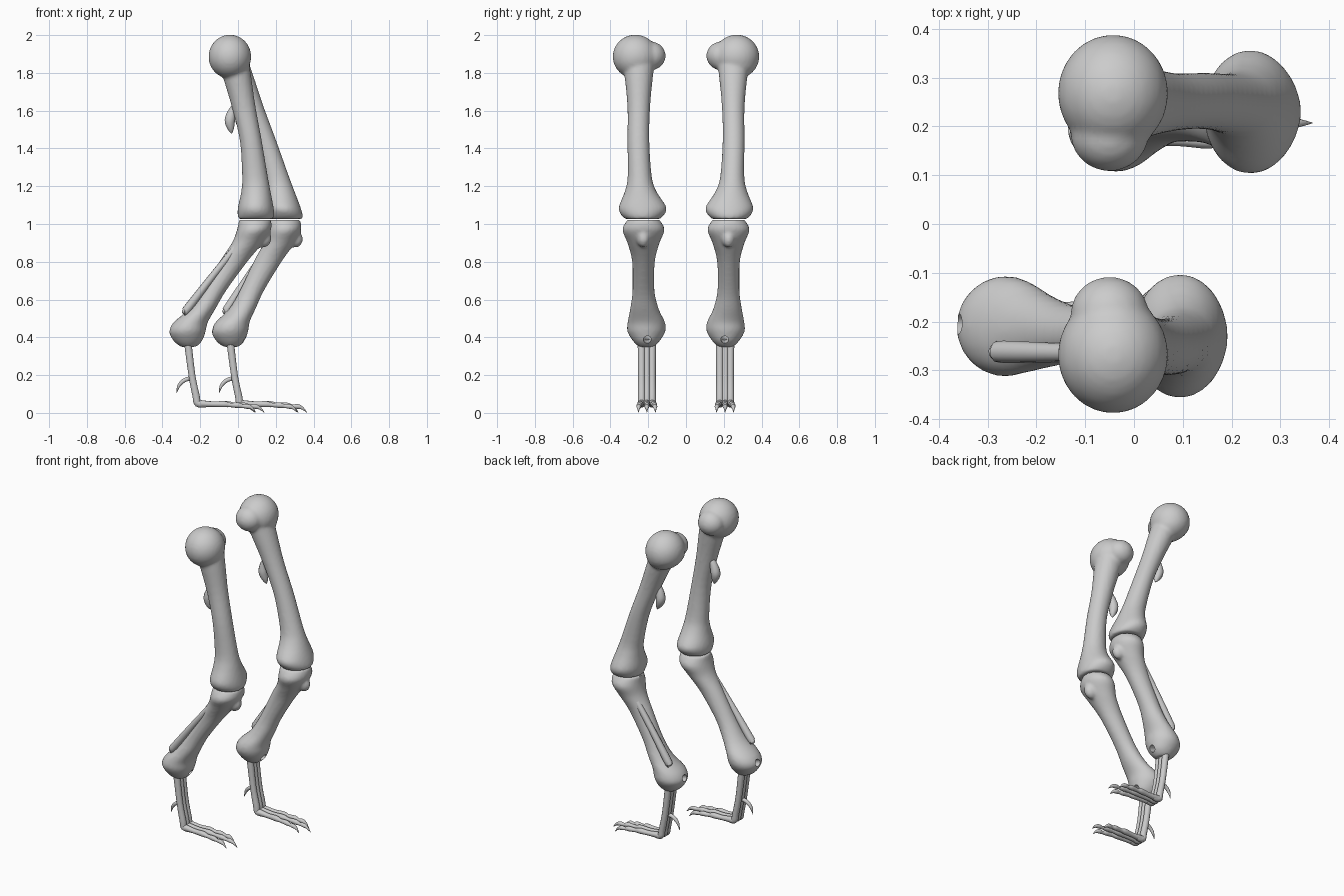
import bpy, bmesh, math
from mathutils import Vector, Matrix

cube = bpy.data.objects.get("Cube")
if cube:
    bpy.data.objects.remove(cube, do_unlink=True)

grey = bpy.data.materials.new("bone_grey")
grey.use_nodes = True
COLOUR = (0.6, 0.6, 0.6, 1)
grey.diffuse_color = COLOUR
grey.node_tree.nodes["Principled BSDF"].inputs["Base Color"].default_value = COLOUR

# Cross-sections: height, centre x, half width x, centre y, half width y
FEMUR = [(1.90, -.03, .08, .25, .09), (1.78, -.005, .075, .25, .075),
         (1.62, .03, .063, .25, .06), (1.44, .068, .058, .252, .058),
         (1.25, .09, .068, .245, .064), (1.17, .095, .078, .24, .085),
         (1.09, .094, .094, .23, .126), (1.05, .095, .097, .23, .115),
         (1.026, .095, .092, .23, .09)]
TIBIA = [(1.022, .09, .085, .225, .085), (.97, .085, .09, .225, .112),
         (.9, .05, .082, .225, .085), (.8, -.025, .074, .225, .06),
         (.65, -.125, .064, .225, .058), (.55, -.19, .07, .22, .076),
         (.48, -.25, .09, .21, .099), (.43, -.268, .096, .21, .1),
         (.38, -.265, .075, .21, .07), (.35, -.262, .04, .21, .04)]


def place(co, far):
    """Mirror a point to its side; the far leg strides further forward."""
    x, y, z = co
    if not far:
        return Vector((x, -y, z))
    if z > 1.05:
        step = .15 * min(1, max(0, (1.85 - z) / .8))
    else:
        step = .15 + .075 * min(1, (1.05 - z) / .6)
    return Vector((x + step, y, z))


def smooth_path(rows, steps=4):
    """Catmull-Rom interpolation of section rows."""
    rows = [Vector(r) for r in rows]
    out = []
    for i in range(len(rows) - 1):
        a, b, c, d = (rows[max(0, min(len(rows) - 1, i + k))] for k in (-1, 0, 1, 2))
        for s in range(steps):
            t = s / steps
            out.append(.5 * (2 * b + (c - a) * t + (2 * a - 5 * b + 4 * c - d) * t * t
                             + (3 * b - a - 3 * c + d) * t ** 3))
    return out + [rows[-1]]


def finish(obj):
    obj.data.materials.clear()
    obj.data.materials.append(grey)
    bpy.ops.object.select_all(action='DESELECT')
    obj.select_set(True)
    bpy.context.view_layer.objects.active = obj
    bpy.ops.object.convert(target='MESH')
    bpy.ops.object.shade_smooth_by_angle(angle=math.radians(50))


def add_mesh(name, bm):
    mesh = bpy.data.meshes.new(name)
    bmesh.ops.recalc_face_normals(bm, faces=bm.faces)
    bm.to_mesh(mesh)
    bm.free()
    obj = bpy.data.objects.new(name, mesh)
    bpy.context.collection.objects.link(obj)
    return obj


def bone(name, rows, lumps, far, hole=None):
    """Loft the shaft, fuse rounded lumps onto it, optionally drill a hole."""
    bm, n, last = bmesh.new(), 32, None
    for z, cx, rx, cy, ry in smooth_path(rows):
        ring = [bm.verts.new((cx + rx * math.cos(a), cy + ry * math.sin(a), z))
                for a in (math.tau * k / n for k in range(n))]
        if last:
            for k in range(n):
                bm.faces.new((last[k], last[(k + 1) % n], ring[(k + 1) % n], ring[k]))
        else:
            bm.faces.new(ring)
        last = ring
    bm.faces.new(last[::-1])
    for centre, size in lumps:
        m = Matrix.Translation(centre) @ Matrix.Diagonal((*size, 1))
        bmesh.ops.create_uvsphere(bm, u_segments=32, v_segments=20, radius=1, matrix=m)
    for v in bm.verts:
        v.co = place(v.co, far)
    obj = add_mesh(name, bm)
    remesh = obj.modifiers.new("fuse", 'REMESH')
    remesh.mode = 'VOXEL'
    remesh.voxel_size = .01
    soft = obj.modifiers.new("soften", 'SMOOTH')
    soft.iterations = 3
    cutter = None
    if hole:
        a, b = (place(p, far) for p in hole)
        bm = bmesh.new()
        m = Matrix.Translation((a + b) / 2) @ (b - a).to_track_quat('Z', 'Y').to_matrix().to_4x4()
        bmesh.ops.create_cone(bm, cap_ends=True, segments=20, radius1=.021, radius2=.021,
                              depth=(b - a).length, matrix=m)
        cutter = add_mesh("ankle_cutter", bm)
        cutter.hide_render = True
        cut = obj.modifiers.new("hole", 'BOOLEAN')
        cut.object, cut.operation, cut.solver = cutter, 'DIFFERENCE', 'EXACT'
    finish(obj)
    if cutter:
        bpy.data.objects.remove(cutter, do_unlink=True)


def tube(name, points, far):
    """Round tapered strand through (x, y, z, radius) points."""
    curve = bpy.data.curves.new(name, 'CURVE')
    curve.dimensions = '3D'
    curve.bevel_depth = 1
    curve.bevel_resolution = 3
    curve.use_fill_caps = True
    rows = smooth_path(points)
    spline = curve.splines.new('POLY')
    spline.points.add(len(rows) - 1)
    for p, r in zip(spline.points, rows):
        p.co = (*place(r[:3], far), 1)
        p.radius = max(r[3], .001)
    obj = bpy.data.objects.new(name, curve)
    bpy.context.collection.objects.link(obj)
    finish(obj)


for side, far in (("near", False), ("far", True)):
    # Thigh bone with ball head, inner knob and hanging spur
    bone(side + "_femur", FEMUR,
         [((-.043, .268, 1.886), (.113, .12, .116)), ((-.05, .185, 1.89), (.08, .077, .075))], far)
    tube(side + "_femur_spur", [(.01, .235, 1.65, .015), (-.025, .235, 1.605, .022),
                                (-.043, .235, 1.55, .029), (-.038, .235, 1.505, .018),
                                (-.034, .235, 1.48, .003)], far)
    # Shin bone with front crest and drilled ankle
    bone(side + "_tibia", TIBIA, [((.13, .225, .925), (.047, .036, .05))], far,
         ((-.42, .205, .462), (-.12, .205, .366)))
    tube(side + "_fibula", [(.06, .262, .965, .01), (.025, .264, .92, .018),
                            (-.13, .264, .73, .019), (-.265, .262, .555, .023),
                            (-.285, .262, .533, .017), (-.292, .262, .525, .003)], far)
    # Three fused shank strands, each running on into a knuckled toe and claw
    for name, k, reach in (("inner", -1, .09), ("middle", 0, .14), ("outer", 1, .095)):
        y, splay = .207 + k * .028, .207 + k * .045
        tube(f"{side}_{name}_shank", [(-.268, y, .39, .021), (-.244, y, .2, .019),
                                      (-.222, y, .09, .02), (-.212, y, .05, .02),
                                      (-.17, y, .045, .016)], far)
        toe = [(-.212, y, .05, .02)]
        for t, z, r in ((.25, .046, .015), (.45, .046, .017), (.55, .042, .012),
                        (.7, .04, .015), (.78, .035, .01), (.86, .034, .013),
                        (.93, .025, .008), (1, .002, .001)):
            toe.append((-.212 + t * (reach + .212), y + (splay - y) * t, z, r))
        tube(f"{side}_{name}_toe", toe, far)
    # Small raised hind claw
    tube(side + "_hind_claw", [(-.235, .207, .175, .012), (-.265, .207, .18, .012),
                               (-.295, .207, .165, .011), (-.315, .207, .14, .008),
                               (-.325, .207, .105, .001)], far)
